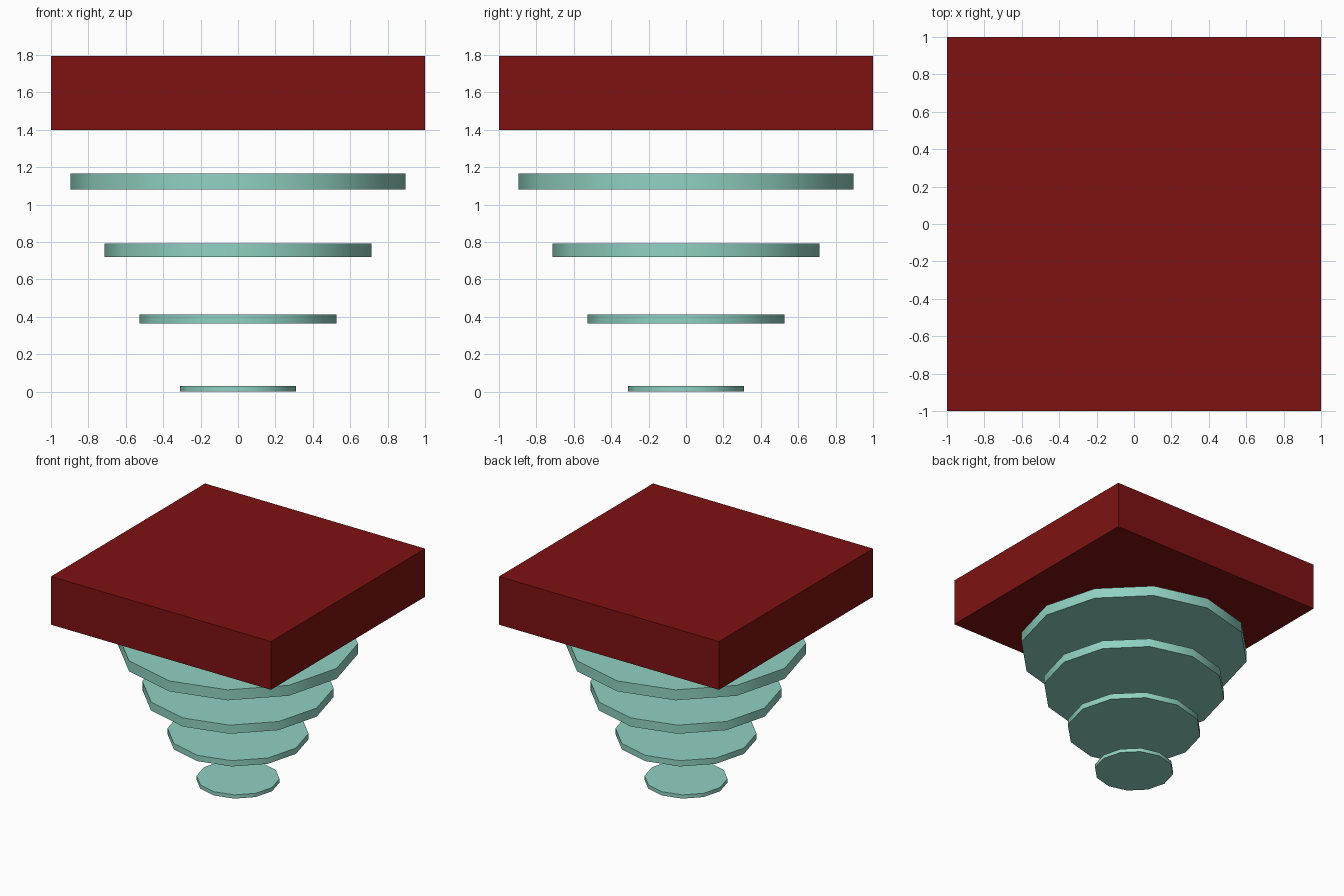
import bpy, math

if "Cube" in bpy.data.objects:
    bpy.data.objects.remove(bpy.data.objects["Cube"])


def material(name, color):
    m = bpy.data.materials.new(name)
    m.diffuse_color = (*color, 1)
    m.use_nodes = True
    m.node_tree.nodes["Principled BSDF"].inputs["Base Color"].default_value = m.diffuse_color
    return m


teal = material("teal", (0.28, 0.64, 0.54))
red = material("dark_red", (0.21, 0.006, 0.006))

# Stacked twelve-sided discs: name, radius, bottom, top
discs = [
    ("bottom_disc", 0.31, 0.0, 0.031),
    ("lower_disc", 0.527, 0.365, 0.413),
    ("upper_disc", 0.715, 0.721, 0.792),
    ("top_disc", 0.896, 1.08, 1.166),
]
for name, radius, z0, z1 in discs:
    bpy.ops.mesh.primitive_cylinder_add(
        vertices=12, radius=radius, depth=z1 - z0, location=(0, 0, (z0 + z1) / 2))
    disc = bpy.context.object
    disc.name = name
    disc.data.materials.append(teal)
    bpy.ops.object.shade_smooth_by_angle(angle=math.radians(40))

# Square slab floating above the discs
z0, z1 = 1.4, 1.796
bpy.ops.mesh.primitive_cube_add(size=1, location=(0, 0, (z0 + z1) / 2))
slab = bpy.context.object
slab.name = "square_slab"
slab.scale = (2, 2, z1 - z0)
bpy.ops.object.transform_apply(location=False, rotation=False, scale=True)
slab.data.materials.append(red)
